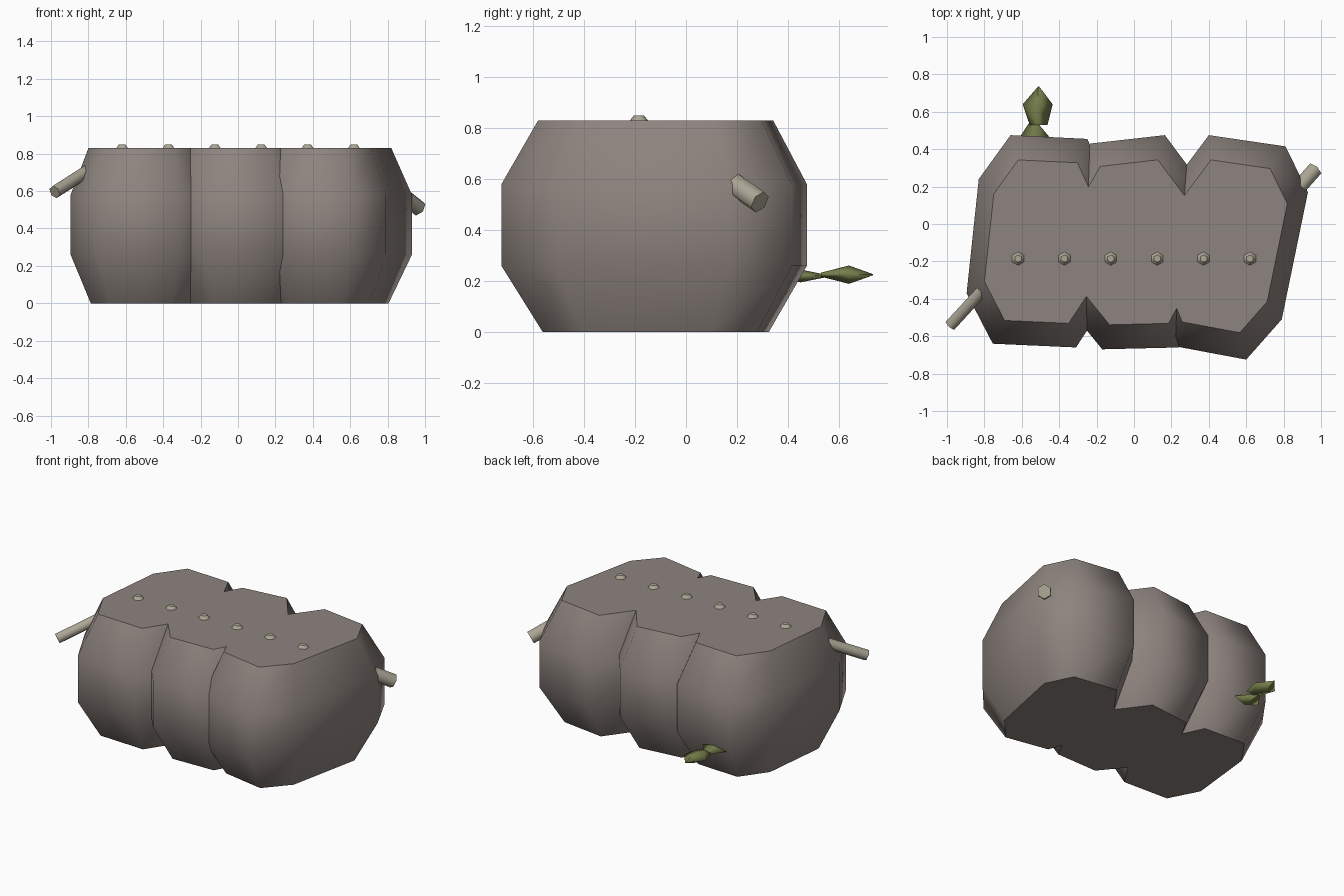
import bpy
import bmesh
from mathutils import Vector

default_cube = bpy.data.objects.get("Cube")
if default_cube:
    bpy.data.objects.remove(default_cube, do_unlink=True)


def make_material(name, rgb):
    material = bpy.data.materials.new(name)
    material.use_nodes = True
    colour = (*rgb, 1.0)
    material.diffuse_color = colour
    material.node_tree.nodes["Principled BSDF"].inputs["Base Color"].default_value = colour
    return material


stone_grey = make_material("stone grey", (0.27, 0.23, 0.21))
pale_stone = make_material("pale stone", (0.41, 0.38, 0.30))
leaf_green = make_material("leaf green", (0.18, 0.21, 0.07))


def loft(name, rings, material):
    """Skin a stack of equal rings; sides are smooth and end caps flat."""
    bm = bmesh.new()
    loops = [[bm.verts.new(point) for point in ring] for ring in rings]
    count = len(loops[0])
    for lower, upper in zip(loops, loops[1:]):
        for i in range(count):
            j = (i + 1) % count
            side = bm.faces.new((lower[i], lower[j], upper[j], upper[i]))
            side.smooth = True
    bm.faces.new(loops[0][::-1])
    bm.faces.new(loops[-1])
    bmesh.ops.recalc_face_normals(bm, faces=bm.faces)
    mesh = bpy.data.meshes.new(name)
    bm.to_mesh(mesh)
    bm.free()
    mesh.materials.append(material)
    obj = bpy.data.objects.new(name, mesh)
    bpy.context.collection.objects.link(obj)
    return obj


def boulder(name, centre_x, outline):
    """A faceted block whose outline tapers at the top and bottom."""
    centre = Vector((centre_x, -0.1))
    rings = []
    for z, scale in ((0, 0.74), (0.26, 1), (0.58, 1), (0.83, 0.77)):
        ring = [centre + (Vector(p) - centre) * scale for p in outline]
        rings.append([(p.x, p.y, z) for p in ring])
    loft(name, rings, stone_grey)


def cone(name, start, end, radius_start, radius_end, material, sides=6):
    start, end = Vector(start), Vector(end)
    axis = end - start
    bm = bmesh.new()
    bmesh.ops.create_cone(bm, cap_ends=True, segments=sides, radius1=radius_start,
                          radius2=radius_end, depth=axis.length)
    for face in bm.faces:
        face.smooth = len(face.verts) == 4
    mesh = bpy.data.meshes.new(name)
    bm.to_mesh(mesh)
    bm.free()
    mesh.materials.append(material)
    obj = bpy.data.objects.new(name, mesh)
    obj.location = (start + end) / 2
    obj.rotation_mode = "QUATERNION"
    obj.rotation_quaternion = axis.to_track_quat("Z", "Y")
    bpy.context.collection.objects.link(obj)


# Three overlapping boulders
boulder("right_boulder", -0.48, [
    (-0.66, 0.475), (-0.83, 0.24), (-0.895, -0.37), (-0.755, -0.64),
    (-0.31, -0.66), (-0.12, -0.37), (-0.10, 0.13), (-0.25, 0.455)])
boulder("middle_boulder", 0, [
    (-0.234, 0.43), (-0.39, 0.16), (-0.39, -0.40), (-0.17, -0.67),
    (0.24, -0.66), (0.38, -0.40), (0.40, 0.16), (0.165, 0.475)])
boulder("left_boulder", 0.45, [
    (0.40, 0.475), (0.12, 0.10), (0.10, -0.40), (0.20, -0.65),
    (0.60, -0.725), (0.79, -0.51), (0.93, 0.17), (0.81, 0.415)])

# Pegs poking out of the sides
cone("right_peg", (-0.76, -0.30, 0.735), (-0.98, -0.54, 0.595), 0.036, 0.036, pale_stone)
cone("left_peg", (0.85, 0.16, 0.60), (0.965, 0.29, 0.51), 0.046, 0.046, pale_stone)

# Row of studs along the top
for i in range(6):
    x = -0.62 + i * 0.248
    cone(f"top_stud_{i + 1}", (x, -0.185, 0.81), (x, -0.185, 0.85), 0.052, 0.02, pale_stone)


def leaf(name, x, z, sections):
    """Diamond-section leaf growing along y from (y, shift, width, thickness)."""
    rings = []
    for y, shift, width, thick in sections:
        rings.append([(x + shift + width, y, z), (x + shift, y, z + thick),
                      (x + shift - width, y, z), (x + shift, y, z - thick)])
    loft(name, rings, leaf_green)


# Leaves sprouting from the back
leaf("lower_leaf", -0.53, 0.22, [
    (0.34, 0.02, 0.03, 0.01), (0.45, 0, 0.09, 0.025), (0.555, -0.01, 0.012, 0.004)])
leaf("outer_leaf", -0.515, 0.225, [
    (0.53, 0.005, 0.048, 0.008), (0.64, 0, 0.08, 0.036), (0.735, 0.005, 0.003, 0.002)])
